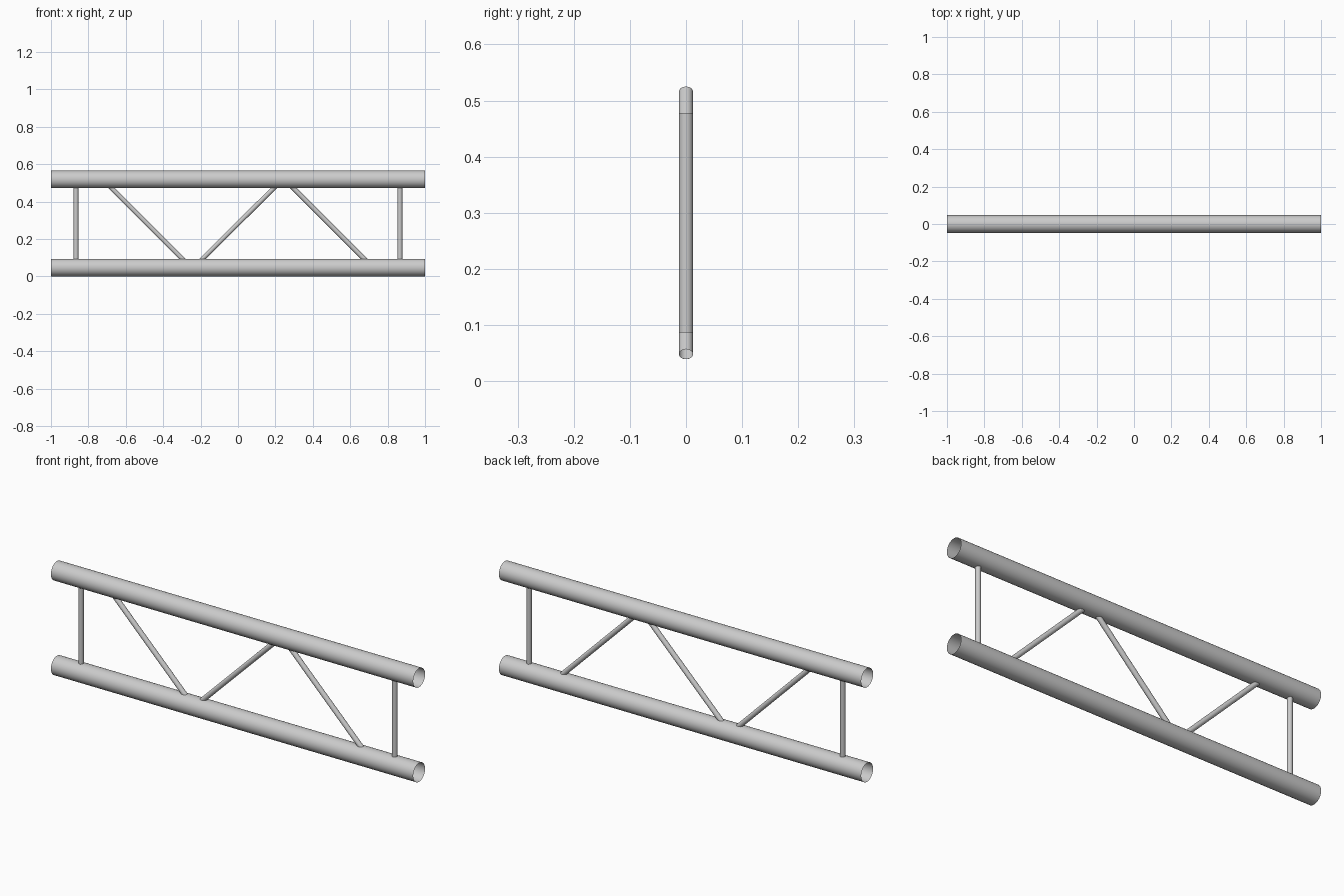
import bpy
from mathutils import Vector

if "Cube" in bpy.data.objects:
    bpy.data.objects.remove(bpy.data.objects["Cube"])

CHORD_R, BRACE_R = 0.047, 0.0125
Z_LOW, Z_HIGH = 0.047, 0.519


def tube(name, start, end, radius, sides):
    """Open thin-walled pipe between two points in the x-z plane."""
    a, b = Vector((start[0], 0, start[1])), Vector((end[0], 0, end[1]))
    axis = b - a
    bpy.ops.mesh.primitive_cylinder_add(
        vertices=sides, radius=radius, depth=axis.length,
        end_fill_type='NOTHING', location=(a + b) / 2,
        rotation=axis.to_track_quat('Z', 'Y').to_euler())
    obj = bpy.context.object
    obj.name = name
    bpy.ops.object.shade_smooth_by_angle()
    return obj


# Main chords
tube("bottom_chord", (-1, Z_LOW), (1, Z_LOW), CHORD_R, 48)
tube("top_chord", (-1, Z_HIGH), (1, Z_HIGH), CHORD_R, 48)

# Upright end posts, just biting into the chords
for side, x in (("left", -0.866), ("right", 0.866)):
    tube(side + "_post", (x, 0.087), (x, 0.478), BRACE_R, 32)

# Diagonal braces, running to the chord centre lines
tube("left_brace", (-0.72, Z_HIGH - 0.003), (-0.252, Z_LOW + 0.001), BRACE_R, 32)
tube("middle_brace", (-0.236, Z_LOW + 0.001), (0.236, Z_HIGH - 0.003), BRACE_R, 32)
tube("right_brace", (0.252, Z_HIGH - 0.003), (0.72, Z_LOW + 0.001), BRACE_R, 32)
